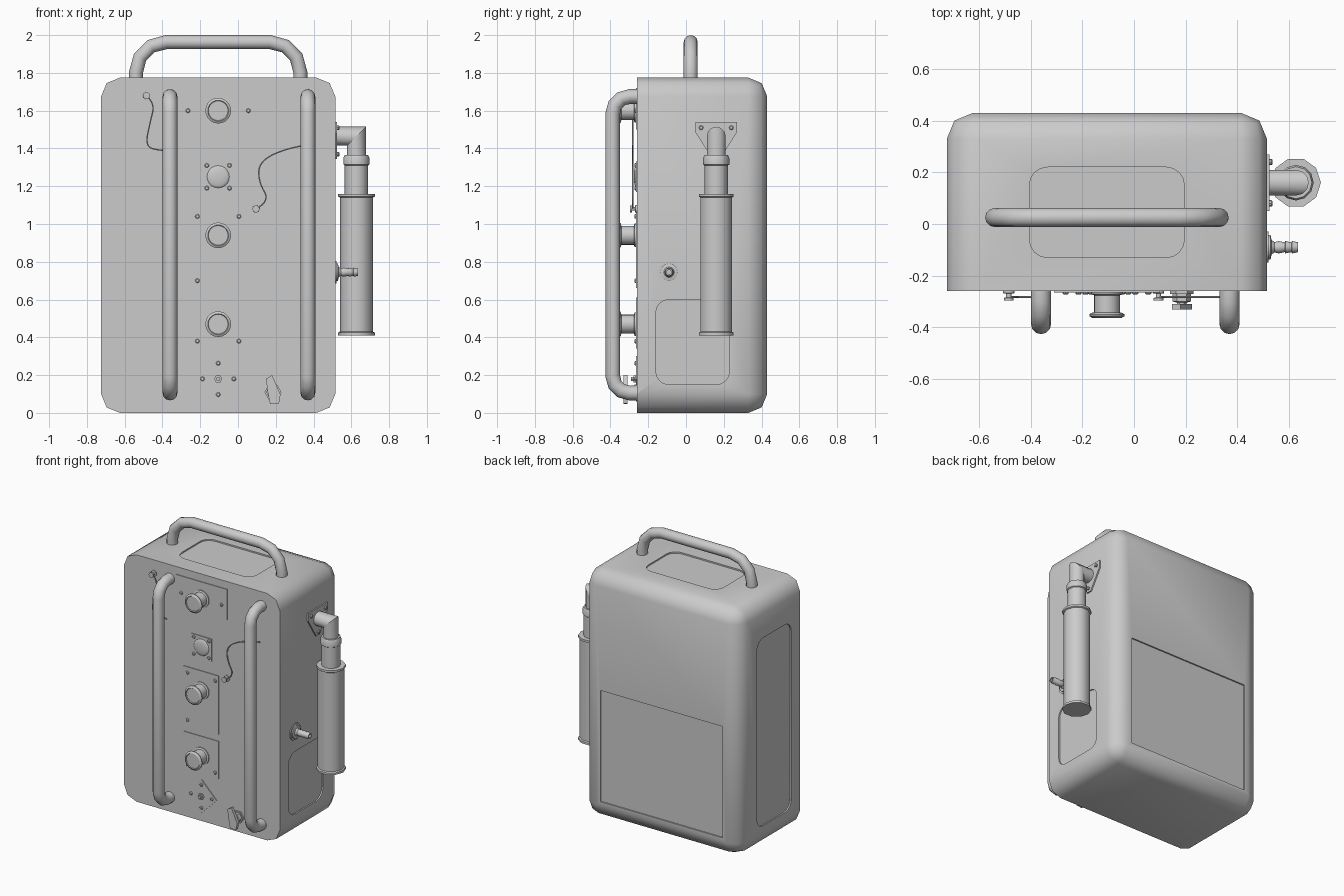
import bpy, bmesh, math
from math import pi, sin, cos
from mathutils import Vector, Matrix

if "Cube" in bpy.data.objects:
    bpy.data.objects.remove(bpy.data.objects["Cube"], do_unlink=True)

GREY = (0.6, 0.6, 0.6, 1)
metal = bpy.data.materials.new("grey metal")
metal.use_nodes = True
metal.diffuse_color = GREY
metal.node_tree.nodes["Principled BSDF"].inputs["Base Color"].default_value = GREY

CX, FRONT, BACK, SIDE, TOP = -0.105, -0.26, 0.43, 0.62, 1.775
FACE = Matrix.Rotation(pi / 2, 4, 'X')      # local z points to the front
OUT = Matrix.Rotation(pi / 2, 4, 'Y')       # local z points to +x
UP = Matrix.Identity(4)


def activate(ob):
    bpy.ops.object.select_all(action='DESELECT')
    ob.select_set(True)
    bpy.context.view_layer.objects.active = ob


def finish(name, bm, angle=40):
    bmesh.ops.recalc_face_normals(bm, faces=bm.faces)
    mesh = bpy.data.meshes.new(name)
    bm.to_mesh(mesh)
    bm.free()
    mesh.materials.append(metal)
    ob = bpy.data.objects.new(name, mesh)
    bpy.context.collection.objects.link(ob)
    activate(ob)
    bpy.ops.object.shade_smooth_by_angle(angle=math.radians(angle))
    return ob


def lathe(name, profile, at, turn=UP, n=16, phase=0):
    """Stack rings of (radius, height) with capped ends."""
    bm = bmesh.new()
    rings = [[bm.verts.new((r * cos(phase + 2 * pi * i / n), r * sin(phase + 2 * pi * i / n), h))
              for i in range(n)] for r, h in profile]
    for a, b in zip(rings, rings[1:]):
        for i in range(n):
            j = (i + 1) % n
            bm.faces.new((a[i], a[j], b[j], b[i]))
    bm.faces.new(rings[0])
    bm.faces.new(rings[-1])
    bm.transform(Matrix.Translation(at) @ turn)
    return finish(name, bm)


def prism(name, outline, depth, at, turn):
    """Extrude a flat outline along local z."""
    bm = bmesh.new()
    face = bm.faces.new([bm.verts.new((u, v, 0)) for u, v in outline])
    new = bmesh.ops.extrude_face_region(bm, geom=[face])["geom"]
    bmesh.ops.translate(bm, vec=(0, 0, depth), verts=[v for v in new if isinstance(v, bmesh.types.BMVert)])
    bm.transform(Matrix.Translation(at) @ turn)
    return finish(name, bm, 20)


def box(name, lo, hi, round_axis=None, r=0.07):
    """Box between two corners, optionally rounding the edges along one axis."""
    lo, hi = Vector(lo), Vector(hi)
    bm = bmesh.new()
    bmesh.ops.create_cube(bm, size=1)
    bm.transform(Matrix.Translation((lo + hi) / 2) @ Matrix.Diagonal((*(hi - lo), 1)))
    if round_axis is not None:
        edges = [e for e in bm.edges
                 if abs((e.verts[0].co - e.verts[1].co).normalized()[round_axis]) > 0.9]
        bmesh.ops.bevel(bm, geom=edges, offset=r, segments=4, profile=0.5, affect='EDGES')
    return finish(name, bm)


def fillet(corners, r, steps=3):
    """Replace the inner corners of a right-angled path with arcs."""
    pts = [Vector(c) for c in corners]
    out = [pts[0]]
    for p, c, q in zip(pts, pts[1:], pts[2:]):
        a, b = (p - c).normalized(), (q - c).normalized()
        for i in range(steps + 1):
            t = i / steps * pi / 2
            out.append(c + r * ((1 - sin(t)) * a + (1 - cos(t)) * b))
    return out + [pts[-1]]


def tube(name, pts, r, kind='POLY', res=4):
    cu = bpy.data.curves.new(name, 'CURVE')
    cu.dimensions = '3D'
    cu.bevel_depth, cu.bevel_resolution, cu.use_fill_caps = r, res, True
    sp = cu.splines.new(kind)
    sp.points.add(len(pts) - 1)
    for p, co in zip(sp.points, pts):
        p.co = (*co, 1)
    if kind == 'NURBS':
        sp.use_endpoint_u, sp.order_u, sp.resolution_u = True, 3, 6
    cu.materials.append(metal)
    ob = bpy.data.objects.new(name, cu)
    bpy.context.collection.objects.link(ob)
    activate(ob)
    bpy.ops.object.convert(target='MESH')
    bpy.ops.object.shade_smooth_by_angle(angle=math.radians(50))


# Case: every edge rounded except those around the front
bm = bmesh.new()
bmesh.ops.create_cube(bm, size=1)
bm.transform(Matrix.Translation((CX, (FRONT + BACK) / 2, TOP / 2))
             @ Matrix.Diagonal((2 * SIDE, BACK - FRONT, TOP, 1)))
soft = [e for e in bm.edges if max(v.co.y for v in e.verts) > 0]
bmesh.ops.bevel(bm, geom=soft, offset=0.1, segments=2, profile=0.5, affect='EDGES')
case = finish("case", bm, 50)

# Shallow recesses in the back, sides and top
D = 0.01
cutters = [
    box("back_recess_cutter", (CX - 0.485, BACK - D, 0.13), (CX + 0.485, BACK + D, 0.93)),
    box("side_recess_cutter", (CX - SIDE - D, -0.16, 0.15), (CX - SIDE + D, 0.23, 1.5), 0),
    box("lower_side_recess_cutter", (CX + SIDE - D, -0.16, 0.15), (CX + SIDE + D, 0.23, 0.6), 0),
    box("top_recess_cutter", (CX - 0.3, -0.13, TOP - D), (CX + 0.3, 0.22, TOP + D), 2),
]
for c in cutters:
    activate(case)
    cut = case.modifiers.new("recess", 'BOOLEAN')
    cut.operation, cut.object, cut.solver = 'DIFFERENCE', c, 'EXACT'
    bpy.ops.object.modifier_apply(modifier=cut.name)
    bpy.data.objects.remove(c, do_unlink=True)
activate(case)
bpy.ops.object.shade_smooth_by_angle(angle=math.radians(50))

# Carrying handle and the two front guard rails
tube("top_handle", fillet([(CX - 0.435, 0.025, TOP - 0.02), (CX - 0.435, 0.025, 1.963),
                           (CX + 0.435, 0.025, 1.963), (CX + 0.435, 0.025, TOP - 0.02)], 0.16), 0.037)
for name, x in (("right_guard_rail", -0.36), ("left_guard_rail", 0.37)):
    tube(name, fillet([(x, FRONT + 0.01, 1.675), (x, -0.388, 1.675),
                       (x, -0.388, 0.105), (x, FRONT + 0.01, 0.105)], 0.09), 0.039)

# Thin plates on the front
T = 0.005
for name, x0, x1, z0, z1 in (("upper_plate", -0.31, 0.10, 1.5, 1.72),
                             ("socket_plate", -0.185, -0.025, 1.17, 1.33),
                             ("middle_plate", -0.25, 0.03, 0.66, 1.08),
                             ("lower_plate", -0.25, 0.03, 0.34, 0.61)):
    box(name, (x0, FRONT - T, z0), (x1, FRONT + T, z1))
prism("diamond_plate", [(0.12, 0), (0, 0.12), (-0.12, 0), (0, -0.12)], T, (CX, FRONT, 0.18), FACE)

# Knobs, domed cover and screws
for i, z in enumerate((1.6, 0.94, 0.47)):
    lathe(f"knob_{i + 1}", [(0.062, 0), (0.062, 0.012), (0.05, 0.016), (0.05, 0.082), (0.062, 0.085),
                            (0.068, 0.09), (0.068, 0.097), (0.055, 0.105), (0.052, 0.1)],
          (CX, FRONT, z), FACE, 20)
lathe("domed_cover", [(0.06 * cos(t * pi / 10), 0.004 + 0.012 * sin(t * pi / 10)) for t in range(5)],
      (CX, FRONT, 1.25), FACE, 20)
screws = [(CX + s * 0.06, 1.25 + t * 0.06) for s in (-1, 1) for t in (-1, 1)]
screws += [(CX + s * 0.11, z) for s in (-1, 1) for z in (1.04, 0.38)]
screws += [(CX - 0.16, 1.6), (CX + 0.16, 1.6), (CX - 0.11, 0.7)]
screws += [(CX - 0.083, 0.18), (CX + 0.083, 0.18), (CX, 0.263), (CX, 0.097)]
for i, (x, z) in enumerate(screws):
    lathe(f"screw_{i + 1}", [(0.012, 0), (0.012, 0.009), (0.008, 0.013)], (x, FRONT, z), FACE, 8)
lathe("hex_stud", [(0.022, 0), (0.022, 0.018), (0.012, 0.018), (0.012, 0.03)],
      (CX, FRONT, 0.18), FACE, 6)

# Posts with retaining chains
for name, x, z in (("upper", -0.485, 1.68), ("lower", 0.095, 1.08)):
    lathe(name + "_chain_post", [(0.022, 0), (0.022, 0.008), (0.01, 0.01), (0.01, 0.025),
                                 (0.019, 0.026), (0.019, 0.036)], (x, FRONT, z), FACE, 10)
Y = FRONT - 0.022
tube("upper_chain", [(-0.485, Y, 1.68), (-0.44, Y, 1.64), (-0.465, Y, 1.54),
                     (-0.49, Y, 1.42), (-0.44, Y, 1.39), (-0.37, Y, 1.39)], 0.004, 'NURBS', 1)
tube("lower_chain", [(0.37, Y, 1.42), (0.25, Y, 1.4), (0.11, Y, 1.33),
                     (0.11, Y, 1.22), (0.17, Y, 1.12), (0.095, Y, 1.08)], 0.004, 'NURBS', 1)

# Lever switch
lathe("switch_base", [(0.045, 0), (0.045, 0.012), (0.036, 0.012), (0.036, 0.04), (0.018, 0.045),
                      (0.018, 0.06)], (0.185, FRONT, 0.11), FACE, 6)
prism("switch_lever", [(-0.037, 0.07), (-0.005, 0.09), (0.04, -0.012), (0.032, -0.06),
                       (-0.015, -0.064), (-0.028, 0.0)], 0.022, (0.185, FRONT - 0.05, 0.11), FACE)

# Exhaust: triangular flange, mitred elbow, sleeve and silencer
EX, EY, EZ, WALL = 0.627, 0.16, 1.465, CX + SIDE
prism("exhaust_flange", [(-0.075, 0.11), (-0.075, -0.11), (-0.02, -0.11), (0.12, -0.02),
                         (0.12, 0.02), (-0.02, 0.11)], 0.01, (WALL, EY, EZ), OUT)
for i, (y, z) in enumerate(((0.08, 1.51), (0.24, 1.51), (0.16, 1.37))):
    lathe(f"flange_bolt_{i + 1}", [(0.012, 0), (0.012, 0.018), (0.008, 0.022)], (WALL, y, z), OUT, 8)
R = 0.05
inlet = lathe("exhaust_inlet", [(R, 0), (R, EX - WALL)], (WALL, EY, EZ), OUT, 12)
for v in inlet.data.vertices:
    if v.co.x > WALL + 0.01:
        v.co.x += v.co.z - EZ
drop = lathe("exhaust_drop", [(R, 1.3), (R, EZ)], (EX, EY, 0), UP, 12)
for v in drop.data.vertices:
    if v.co.z > 1.4:
        v.co.z += v.co.x - EX
lathe("exhaust_sleeve", [(0.062, 1.14), (0.062, 1.31), (0.069, 1.315), (0.069, 1.35), (0.062, 1.365)],
      (EX, EY, 0), UP, 12)
lathe("silencer", [(0.097, 0.41), (0.097, 0.425), (0.088, 0.43), (0.088, 1.14),
                   (0.097, 1.145), (0.097, 1.16)], (EX, EY, 0), UP, 10)

# Hose nozzle with barbs
barbs = [p for i in range(3) for p in ((0.024, 0.045 + i * 0.026), (0.019, 0.069 + i * 0.026))]
lathe("hose_nozzle", [(0.06, 0), (0.06, 0.006), (0.047, 0.006), (0.047, 0.014), (0.028, 0.018),
                      (0.02, 0.03)] + barbs + [(0.012, 0.121), (0.012, 0.09)],
      (WALL, -0.09, 0.745), OUT, 12)
